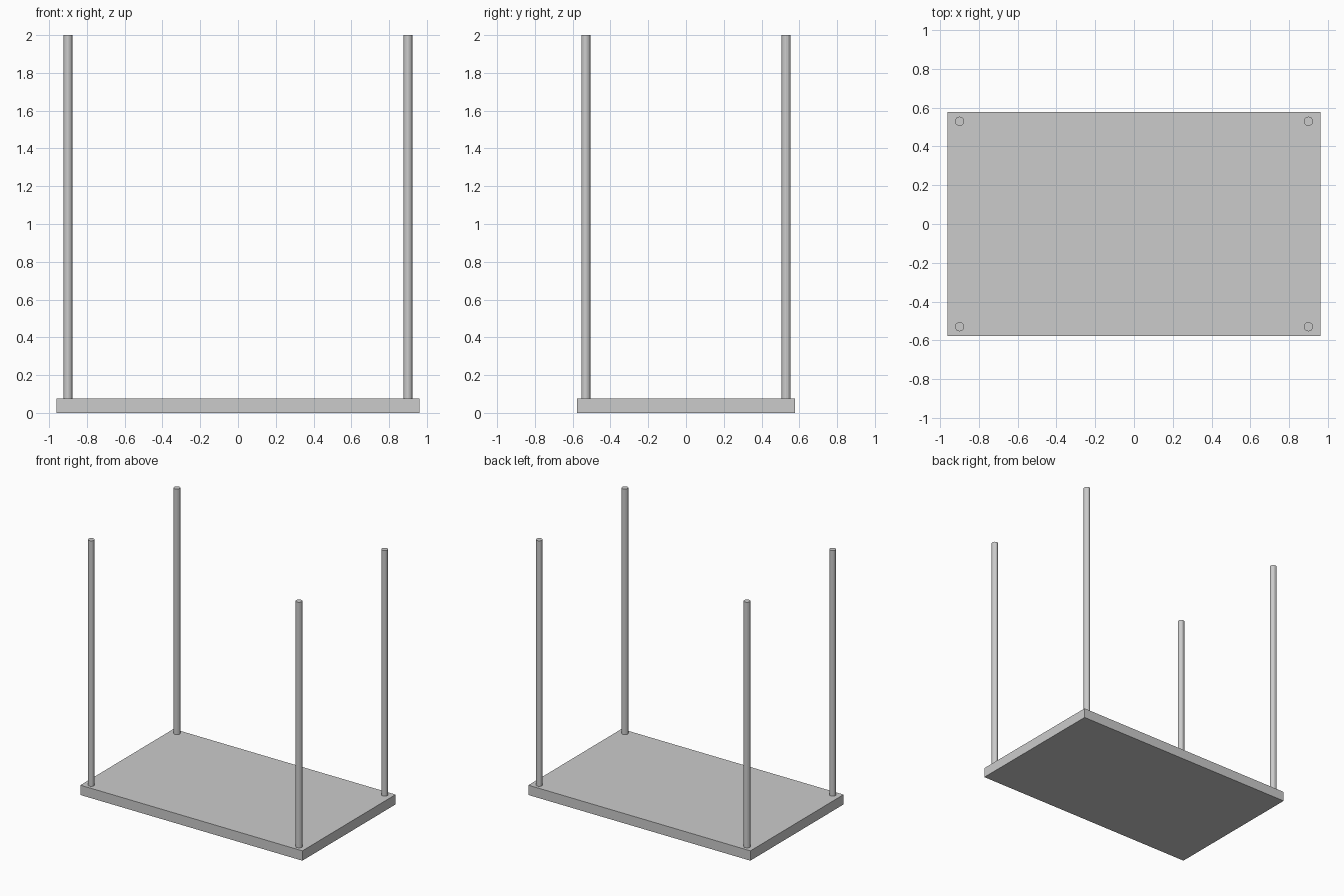
import bpy

if "Cube" in bpy.data.objects:
    bpy.data.objects.remove(bpy.data.objects["Cube"])

U = 2 / 26            # base unit: the slab is 25 x 15 x 1, the poles are 25 tall
POLE_R = 0.024
POLE_X, POLE_Y = 0.90, 0.53

# Base slab
bpy.ops.mesh.primitive_cube_add(size=1, location=(0, 0, U / 2))
slab = bpy.context.object
slab.name = "base_slab"
slab.scale = (25 * U, 15 * U, U)
bpy.ops.object.transform_apply(location=False, rotation=False, scale=True)

# Four corner poles standing on the slab
for side, sx in (("left", -1), ("right", 1)):
    for end, sy in (("front", -1), ("back", 1)):
        bpy.ops.mesh.primitive_cylinder_add(
            vertices=16, radius=POLE_R, depth=25 * U,
            location=(sx * POLE_X, sy * POLE_Y, U + 25 * U / 2))
        bpy.context.object.name = f"{end}_{side}_pole"
